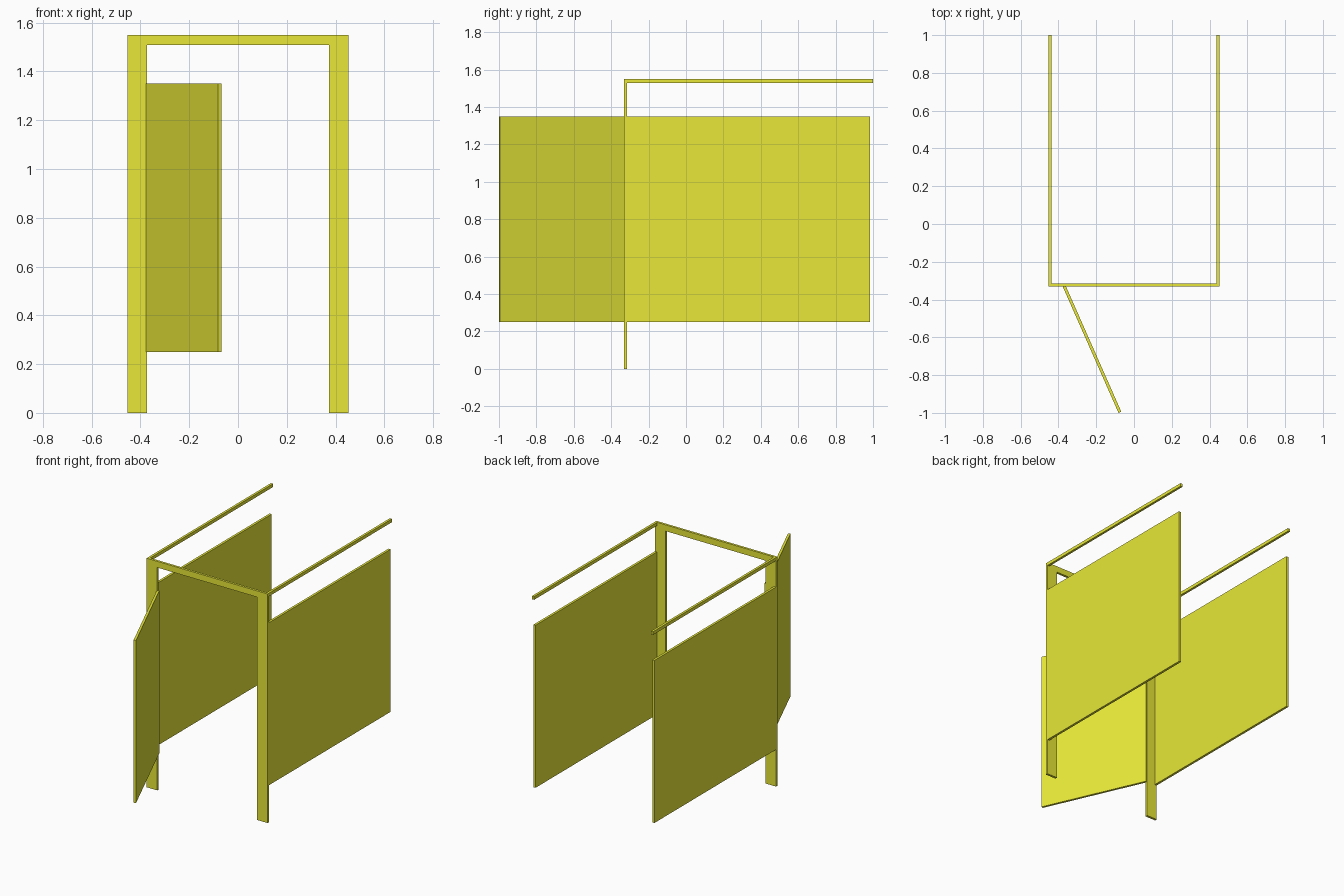
import bpy, bmesh
from mathutils import Vector

if "Cube" in bpy.data.objects:
    bpy.data.objects.remove(bpy.data.objects["Cube"])

W, T = 0.453, 0.016          # half width, sheet thickness
FRONT, BACK = -0.331, 1.0    # front face of frame, rear end of rails

yellow = bpy.data.materials.new("yellow")
yellow.diffuse_color = (0.8, 0.8, 0.04, 1)
yellow.use_nodes = True
yellow.node_tree.nodes["Principled BSDF"].inputs["Base Color"].default_value = yellow.diffuse_color


def prism(name, profile, offset):
    """Closed flat profile extruded along an offset vector."""
    bm = bmesh.new()
    face = bm.faces.new([bm.verts.new(p) for p in profile])
    out = bmesh.ops.extrude_face_region(bm, geom=[face])
    moved = [v for v in out["geom"] if isinstance(v, bmesh.types.BMVert)]
    bmesh.ops.translate(bm, verts=moved, vec=Vector(offset))
    bmesh.ops.recalc_face_normals(bm, faces=bm.faces)
    mesh = bpy.data.meshes.new(name)
    bm.to_mesh(mesh)
    bm.free()
    mesh.materials.append(yellow)
    obj = bpy.data.objects.new(name, mesh)
    bpy.context.collection.objects.link(obj)
    return obj


def sheet(name, x0, x1, y0, y1, z0, z1):
    return prism(name, [(x0, y0, z0), (x1, y0, z0), (x1, y1, z0), (x0, y1, z0)],
                 (0, 0, z1 - z0))


# Front frame: two posts and a header in one arch profile
inner, top, header = 0.373, 1.55, 1.508
arch = [(-W, 0), (-W, top), (W, top), (W, 0),
        (inner, 0), (inner, header), (-inner, header), (-inner, 0)]
prism("front_frame", [(x, FRONT, z) for x, z in arch], (0, T, 0))

# Side panels and top rails
for side, s in (("left", -1), ("right", 1)):
    xa, xb = sorted((s * W, s * (W - T)))
    sheet(side + "_panel", xa, xb, FRONT + T, 0.985, 0.25, 1.35)
    sheet(side + "_top_rail", xa, xb, FRONT + T, BACK, 1.528, top)

# Door standing open, hinged at the left post
hinge, tip = Vector((-0.381, -0.323, 0.25)), Vector((-0.082, -1.0, 0.25))
d = (tip - hinge).normalized()
thick = Vector((-d.y, d.x, 0)) * T
prism("open_door", [hinge, tip, tip + thick, hinge + thick], (0, 0, 1.1))
